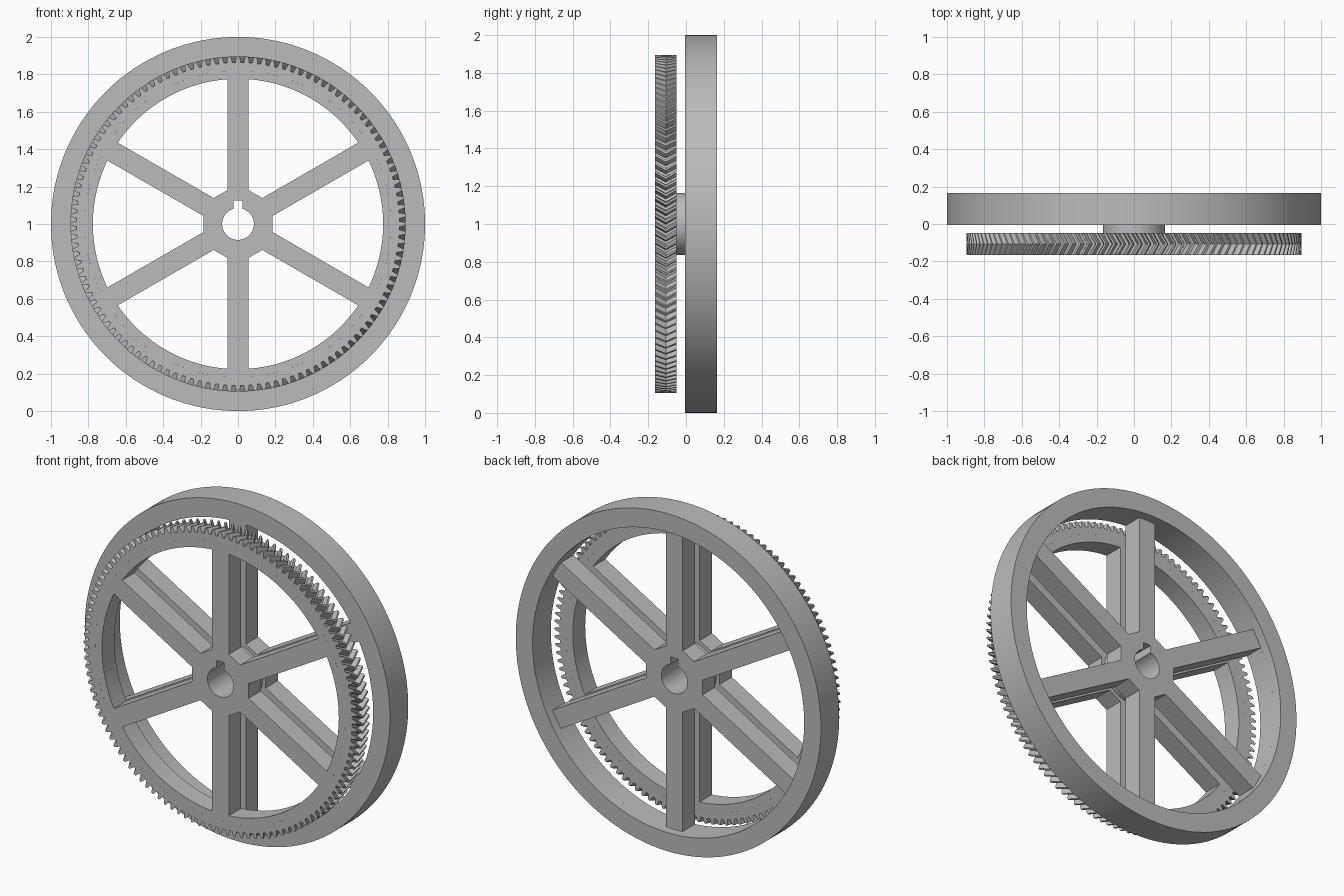
import bpy, bmesh
from math import sin, cos, pi, asin, radians, sqrt

if "Cube" in bpy.data.objects:
    bpy.data.objects.remove(bpy.data.objects["Cube"])

grey = bpy.data.materials.new("machined grey")
grey.use_nodes = True
colour = (0.5, 0.5, 0.5, 1)
grey.diffuse_color = colour
grey.node_tree.nodes["Principled BSDF"].inputs["Base Color"].default_value = colour

# Main dimensions
SPOKE, HUB = 0.055, 0.185          # spoke half width, hub apothem
BORE, KEY, KEY_TOP = 0.085, 0.025, 0.125
GEAR_FRONT, GEAR_BACK = -0.165, -0.049
WHEEL_FRONT, SPOKE_BACK, WHEEL_BACK = -0.006, 0.11, 0.165
RIM_IN, WEB_OUT = 0.89, 0.82


def finish(bm, name):
    bmesh.ops.recalc_face_normals(bm, faces=bm.faces)
    mesh = bpy.data.meshes.new(name)
    bm.to_mesh(mesh)
    bm.free()
    mesh.materials.append(grey)
    ob = bpy.data.objects.new(name, mesh)
    bpy.context.collection.objects.link(ob)
    ob.location.z = 1
    bpy.ops.object.select_all(action='DESELECT')
    ob.select_set(True)
    bpy.context.view_layer.objects.active = ob
    bpy.ops.object.shade_smooth_by_angle(angle=radians(25))
    return ob


def circle(r, n=180):
    return [(r * cos(2 * pi * i / n), r * sin(2 * pi * i / n)) for i in range(n)]


def keyed_bore():
    """Round shaft hole with a keyway at the top."""
    a, n = asin(KEY / BORE), 48
    arc = [pi / 2 + a + (2 * pi - 2 * a) * i / n for i in range(n + 1)]
    return [(BORE * cos(t), BORE * sin(t)) for t in arc] + [(KEY, KEY_TOP), (-KEY, KEY_TOP)]


def windows(r):
    """Six openings that leave the spokes and a hexagonal hub."""
    a, n = pi / 6 - asin(SPOKE / r), 24
    h = (HUB - SPOKE / 2) / sqrt(3) - SPOKE * cos(pi / 6)
    arc = [-a + 2 * a * i / n for i in range(n + 1)]
    shape = [(r * cos(t), r * sin(t)) for t in arc] + [(HUB, h), (HUB, -h)]
    for k in range(6):
        c, s = cos(k * pi / 3), sin(k * pi / 3)
        yield [(x * c - z * s, x * s + z * c) for x, z in shape]


def plate(name, loops, front, back):
    """Outline with holes, extruded along y."""
    bm = bmesh.new()
    for loop in loops:
        vs = [bm.verts.new((x, front, z)) for x, z in loop]
        for i, v in enumerate(vs):
            bm.edges.new((vs[i - 1], v))
    bmesh.ops.triangle_fill(bm, edges=bm.edges[:], use_beauty=True, normal=(0, -1, 0))
    out = bmesh.ops.extrude_face_region(bm, geom=bm.faces[:], use_keep_orig=True)
    top = [g for g in out["geom"] if isinstance(g, bmesh.types.BMVert)]
    bmesh.ops.translate(bm, verts=top, vec=(0, back - front, 0))
    return finish(bm, name)


def toothed_band(name, teeth=120, tip=0.896, pitch=0.881, root=0.863, twist=0.0375):
    """Herringbone teeth: the middle layer is turned against both faces."""
    step = 2 * pi / teeth
    tooth = [(-.33, root), (-.24, pitch), (-.12, tip), (.12, tip), (.24, pitch), (.33, root)]
    profile = [((k + f) * step, r) for k in range(teeth) for f, r in tooth]
    middle = (GEAR_FRONT + GEAR_BACK) / 2
    layers = [(GEAR_FRONT, 0, True), (GEAR_FRONT, 0, False), (middle, -twist, False),
              (GEAR_BACK, 0, False), (GEAR_BACK, 0, True)]
    bm = bmesh.new()
    rings = []
    for y, turn, inner in layers:
        rings.append([bm.verts.new(((WEB_OUT if inner else r) * cos(t + turn), y,
                                    (WEB_OUT if inner else r) * sin(t + turn)))
                      for t, r in profile])
    for j, ring in enumerate(rings):
        prev = rings[j - 1]
        for i in range(len(ring)):
            bm.faces.new((prev[i - 1], prev[i], ring[i], ring[i - 1]))
    return finish(bm, name)


# Gear
plate("gear_spokes_and_hub", [circle(WEB_OUT), keyed_bore(), *windows(0.776)], GEAR_FRONT, GEAR_BACK)
toothed_band("gear_teeth")

# Spacer between gear and flywheel
plate("hub_spacer", [circle(0.165, 96), keyed_bore()], GEAR_BACK, WHEEL_FRONT)

# Flywheel
plate("flywheel_spokes_and_hub", [circle(RIM_IN + 0.002), keyed_bore(), *windows(RIM_IN)],
      WHEEL_FRONT, SPOKE_BACK)
plate("flywheel_rim", [circle(1), circle(RIM_IN)], WHEEL_FRONT, WHEEL_BACK)
